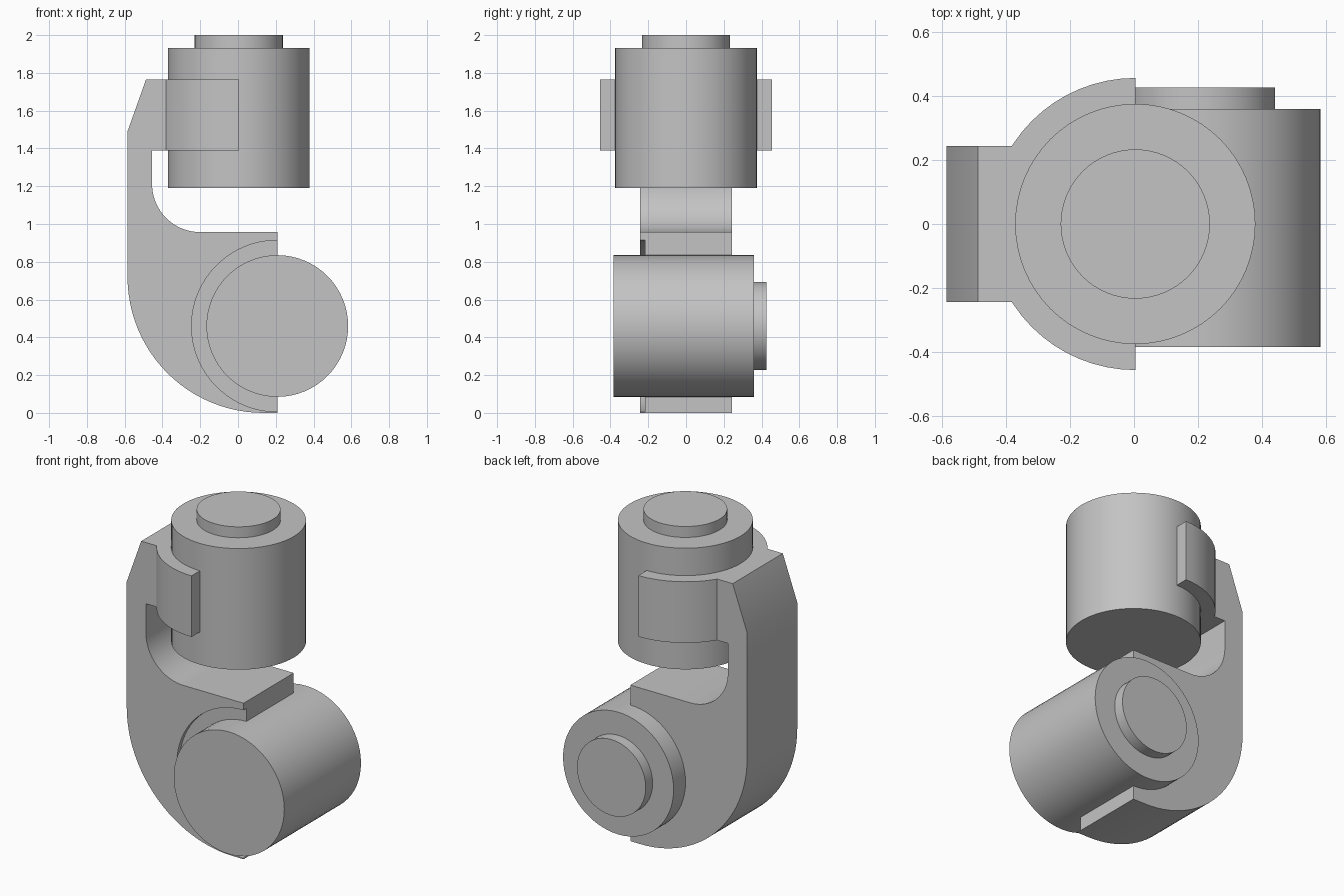
import bpy, bmesh, math
from mathutils import Vector, Matrix

cube = bpy.data.objects.get("Cube")
if cube:
    bpy.data.objects.remove(cube, do_unlink=True)

grey = bpy.data.materials.new("plain grey")
grey.use_nodes = True
colour = (0.55, 0.55, 0.55, 1)
grey.diffuse_color = colour
grey.node_tree.nodes["Principled BSDF"].inputs["Base Color"].default_value = colour

SIDES = 64
R_MOTOR, R_CAP, R_CLAMP = 0.375, 0.233, 0.456
X_TOP, X_LOW, Z_LOW = 0.004, 0.208, 0.46
HALF = 0.243          # half width of the arm
LEFT = -0.585         # outer face of the arm


def arc(cx, cy, r, a0, a1, n=24):
    """Points along a circular arc, angles in degrees."""
    angles = [math.radians(a0 + (a1 - a0) * i / n) for i in range(n + 1)]
    return [(cx + r * math.cos(a), cy + r * math.sin(a)) for a in angles]


def finish(bm, name):
    bmesh.ops.recalc_face_normals(bm, faces=bm.faces)
    mesh = bpy.data.meshes.new(name)
    bm.to_mesh(mesh)
    bm.free()
    mesh.materials.append(grey)
    obj = bpy.data.objects.new(name, mesh)
    bpy.context.collection.objects.link(obj)
    return obj


def prism(name, points, to_3d, depth):
    """Extrude a flat outline along a vector."""
    bm = bmesh.new()
    face = bm.faces.new([bm.verts.new(to_3d(a, b)) for a, b in points])
    new = bmesh.ops.extrude_face_region(bm, geom=[face])["geom"]
    verts = [v for v in new if isinstance(v, bmesh.types.BMVert)]
    bmesh.ops.translate(bm, verts=verts, vec=Vector(depth))
    return finish(bm, name)


def turned(name, profile, matrix):
    """Spin a radius/height profile into a solid round part."""
    bm = bmesh.new()
    rings = []
    for r, h in profile:
        rings.append([bm.verts.new((r * math.cos(t), r * math.sin(t), h))
                      for t in (math.tau * i / SIDES for i in range(SIDES))])
    for low, high in zip(rings, rings[1:]):
        for i in range(SIDES):
            j = (i + 1) % SIDES
            bm.faces.new((low[i], low[j], high[j], high[i]))
    bm.faces.new(rings[0][::-1])
    bm.faces.new(rings[-1])
    bm.transform(matrix)
    return finish(bm, name)


def combine(target, tool, operation):
    mod = target.modifiers.new(operation.lower(), "BOOLEAN")
    mod.object, mod.operation, mod.solver = tool, operation, "EXACT"
    bpy.context.view_layer.objects.active = target
    bpy.ops.object.modifier_apply(modifier=mod.name)
    bpy.data.objects.remove(tool, do_unlink=True)


def smooth(obj):
    bpy.ops.object.select_all(action="DESELECT")
    obj.select_set(True)
    bpy.context.view_layer.objects.active = obj
    bpy.ops.object.shade_smooth_by_angle(angle=math.radians(20))


# Motors: a drum with a smaller raised cap
drum = [(R_MOTOR, 0), (R_MOTOR, 0.743), (R_CAP, 0.743), (R_CAP, 0.81)]
upper_motor = turned("upper_motor", drum, Matrix.Translation((X_TOP, 0, 1.19)))
lower_motor = turned("lower_motor", drum,
                     Matrix.Translation((X_LOW, -0.384, Z_LOW))
                     @ Matrix.Rotation(math.radians(-90), 4, "X"))

# Bracket arm: side outline extruded across its width
bend = 0.72
outline = [(X_LOW, 0), (X_LOW, 0.957)]
outline += arc(-0.2, 1.212, 0.255, 270, 180)
outline += [(-0.455, 1.39), (-0.38, 1.39), (-0.38, 1.765), (-0.487, 1.765), (LEFT, 1.49)]
outline += arc(LEFT + bend, bend, bend, 180, 270)
arm = prism("bracket_arm", outline, lambda x, z: (x, -HALF, z), (0, 2 * HALF, 0))

# Half-ring clamp around the upper motor, joined to the arm
ring = arc(X_TOP, 0, R_CLAMP, 90, 270, 32) + arc(X_TOP, 0, R_MOTOR - 0.005, 270, 90, 32)
clamp = prism("clamp", ring, lambda x, y: (x, y, 1.39), (0, 0, 0.375))
combine(arm, clamp, "UNION")

# Shallow round recess in the front of the arm
recess = turned("recess_cutter", [(0.454, 0), (0.454, 0.127)],
                Matrix.Translation((X_LOW, -HALF - 0.1, Z_LOW))
                @ Matrix.Rotation(math.radians(-90), 4, "X"))
recess.hide_render = True
combine(arm, recess, "DIFFERENCE")

for part in (upper_motor, lower_motor, arm):
    smooth(part)
